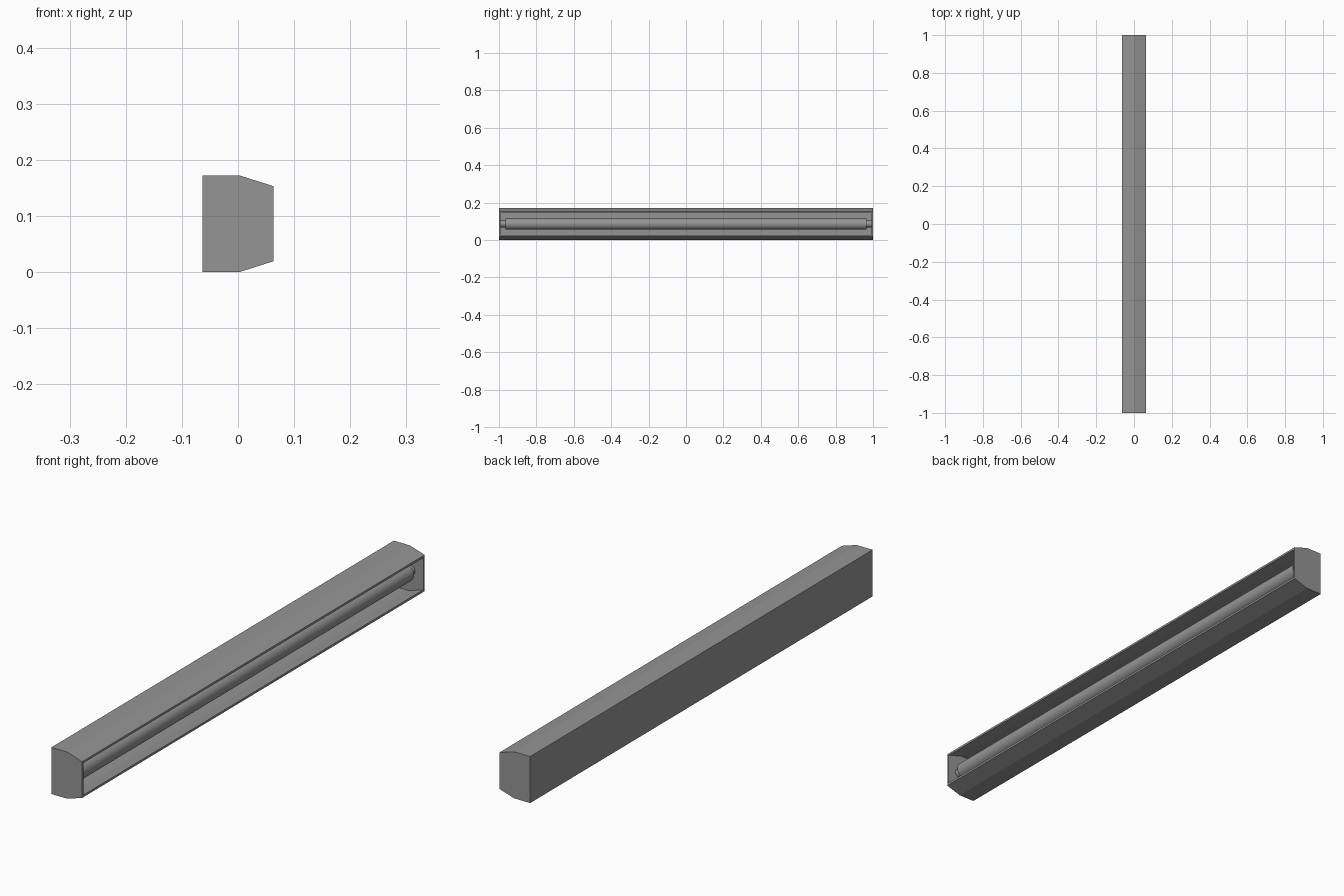
import bpy, bmesh, math
from mathutils import Matrix

cube = bpy.data.objects.get("Cube")
if cube:
    bpy.data.objects.remove(cube, do_unlink=True)

grey = bpy.data.materials.new("neutral grey")
grey.use_nodes = True
colour = (0.3, 0.3, 0.3, 1)
grey.diffuse_color = colour
grey.node_tree.nodes["Principled BSDF"].inputs["Base Color"].default_value = colour

HALF = 1.0      # half length
WALL = 0.008    # sheet thickness
MID = 0.086     # height of the tube axis
TUBE_X = 0.012


def finish(name, bm):
    bmesh.ops.recalc_face_normals(bm, faces=bm.faces)
    mesh = bpy.data.meshes.new(name)
    bm.to_mesh(mesh)
    bm.free()
    mesh.materials.append(grey)
    obj = bpy.data.objects.new(name, mesh)
    bpy.context.collection.objects.link(obj)
    return obj


def prism(name, profile, y0, y1):
    """Extrude an (x, z) outline along y."""
    bm = bmesh.new()
    face = bm.faces.new([bm.verts.new((x, y0, z)) for x, z in profile])
    out = bmesh.ops.extrude_face_region(bm, geom=[face])
    verts = [v for v in out["geom"] if isinstance(v, bmesh.types.BMVert)]
    bmesh.ops.translate(bm, verts=verts, vec=(0, y1 - y0, 0))
    return finish(name, bm)


def rod(name, radius, y0, y1, z=MID):
    bm = bmesh.new()
    place = Matrix.Translation((TUBE_X, (y0 + y1) / 2, z)) @ Matrix.Rotation(math.pi / 2, 4, "X")
    bmesh.ops.create_cone(bm, cap_ends=True, segments=32, radius1=radius,
                          radius2=radius, depth=abs(y1 - y0), matrix=place)
    obj = finish(name, bm)
    bpy.ops.object.select_all(action="DESELECT")
    obj.select_set(True)
    bpy.context.view_layer.objects.active = obj
    bpy.ops.object.shade_smooth_by_angle(angle=math.radians(30))
    return obj


# Housing outlines: lower half mirrored about the tube height
lower = [(-0.063, 0), (0.003, 0), (0.063, 0.019)]
inner = [(-0.063 + WALL, WALL), (0.002, WALL), (0.063, 0.019 + WALL)]


def mirrored(points):
    return [(x, 2 * MID - z) for x, z in reversed(points)]


# Open channel housing
channel = lower + inner[::-1] + mirrored(inner[::-1]) + mirrored(lower)
prism("housing_channel", channel, -HALF + WALL, HALF - WALL)

# End caps and lamp holders
for side, label in ((-1, "front"), (1, "back")):
    prism(label + "_end_cap", lower + mirrored(lower),
          side * HALF, side * (HALF - WALL))
    rod(label + "_lamp_holder", 0.018, side * (HALF - WALL), side * 0.965)

# Fluorescent tube
rod("lamp_tube", 0.031, -0.966, 0.966)
